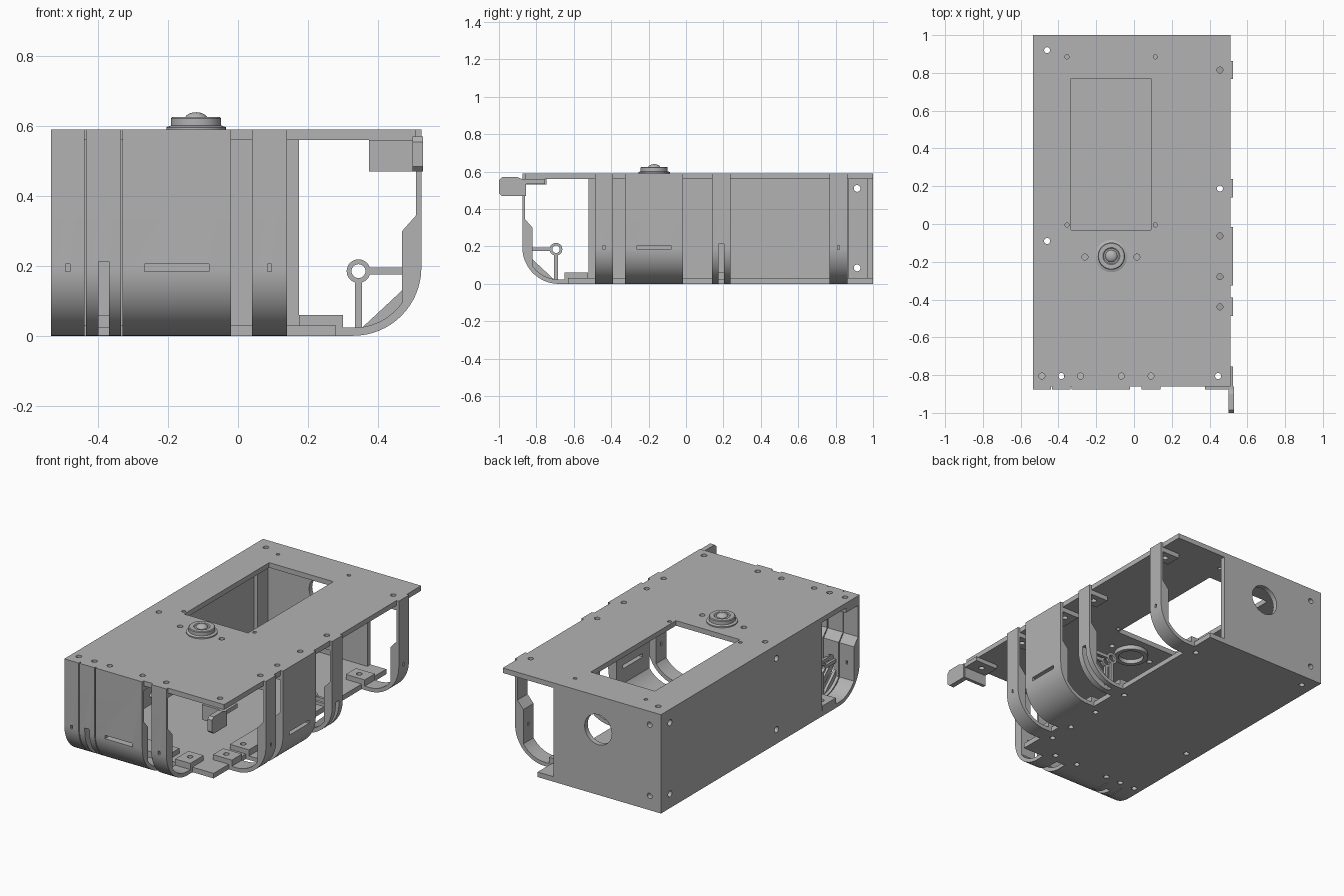
import bpy, bmesh, math
from mathutils import Matrix, Vector

if "Cube" in bpy.data.objects:
    bpy.data.objects.remove(bpy.data.objects["Cube"])

grey = bpy.data.materials.new("light_grey")
grey.diffuse_color = (0.45, 0.45, 0.45, 1)
grey.use_nodes = True
grey.node_tree.nodes["Principled BSDF"].inputs["Base Color"].default_value = grey.diffuse_color


def make(name, bm):
    bmesh.ops.recalc_face_normals(bm, faces=bm.faces)
    me = bpy.data.meshes.new(name)
    bm.to_mesh(me)
    bm.free()
    me.materials.append(grey)
    ob = bpy.data.objects.new(name, me)
    bpy.context.collection.objects.link(ob)
    return ob


def add_box(bm, x0, x1, y0, y1, z0, z1):
    m = Matrix.Translation(((x0 + x1) / 2, (y0 + y1) / 2, (z0 + z1) / 2)) \
        @ Matrix.Diagonal((x1 - x0, y1 - y0, z1 - z0, 1))
    bmesh.ops.create_cube(bm, size=1, matrix=m)


def add_cyl(bm, c, r, axis="Z", depth=0.2, n=24):
    rot = {"X": Matrix.Rotation(math.pi / 2, 4, "Y"),
           "Y": Matrix.Rotation(math.pi / 2, 4, "X"), "Z": Matrix()}[axis]
    bmesh.ops.create_cone(bm, cap_ends=True, segments=n, radius1=r, radius2=r,
                          depth=depth, matrix=Matrix.Translation(c) @ rot)


def add_prism(bm, pts, w0, w1, to_world):
    f = bm.faces.new([bm.verts.new(to_world(d, w0, z)) for d, z in pts])
    ext = bmesh.ops.extrude_face_region(bm, geom=[f])["geom"]
    shift = to_world(0, w1, 0) - to_world(0, w0, 0)
    bmesh.ops.translate(bm, vec=shift, verts=[v for v in ext if isinstance(v, bmesh.types.BMVert)])


def cut(ob, bm):
    cutter = make("cutter", bm)
    cutter.hide_render = True
    mod = ob.modifiers.new("cut", "BOOLEAN")
    mod.operation, mod.solver, mod.object = "DIFFERENCE", "EXACT", cutter
    bpy.context.view_layer.objects.active = ob
    bpy.ops.object.modifier_apply(modifier="cut")
    bpy.data.objects.remove(cutter)


def smooth(ob):
    bpy.ops.object.select_all(action="DESELECT")
    ob.select_set(True)
    bpy.context.view_layer.objects.active = ob
    bpy.ops.object.shade_smooth_by_angle(angle=math.radians(30))


def panel(name, box, holes=(), boxes=()):
    bm = bmesh.new()
    add_box(bm, *box)
    ob = make(name, bm)
    if holes or boxes:
        bm = bmesh.new()
        for c, r, axis in holes:
            add_cyl(bm, c, r, axis)
        for b in boxes:
            add_box(bm, *b)
        cut(ob, bm)
        smooth(ob)
    return ob


# Strap frames: d = distance inward from the outer face, w = along the edge
def right(d, w, z):
    return Vector((0.525 - d, w, z))


def front(d, w, z):
    return Vector((w, -0.875 + d, z))


front_straps = [(-0.535, -0.44), (-0.435, -0.335), (-0.33, -0.02), (0.04, 0.14)]
right_straps = [(-0.487, -0.39), (-0.326, -0.016), (0.139, 0.237), (0.767, 0.863)]


def hole_ws(w0, w1):
    m = (w0 + w1) / 2
    return [m - 0.108, m + 0.108] if w1 - w0 > 0.2 else [m]


top_holes, bottom_holes = [], []
for frame, straps in ((right, right_straps), (front, front_straps)):
    for s in straps:
        for w in hole_ws(*s):
            top_holes.append((frame(0.07, w, 0.57), 0.016, "Z"))
            bottom_holes.append((frame(0.295, w, 0.02), 0.016, "Z"))

# Housing panels
corner = [(-0.46, 0.92), (-0.46, -0.09), (-0.26, -0.175), (0.015, -0.175), (0.445, -0.805)]
small = [(x, y) for x in (-0.355, 0.113) for y in (0.885, -0.005)]
panel("top_plate", (-0.535, 0.51, -0.86, 1, 0.56, 0.59),
      top_holes + [((x, y, 0.57), 0.016, "Z") for x, y in corner]
      + [((x, y, 0.57), 0.011, "Z") for x, y in small],
      [(-0.333, 0.09, -0.033, 0.77, 0.5, 0.7)])
panel("bottom_plate", (-0.535, 0.28, -0.63, 1, 0, 0.03),
      bottom_holes + [((-0.46, y, 0.02), 0.016, "Z") for y in (0.92, -0.09)])
panel("left_wall", (-0.535, -0.505, -0.52, 1, 0.03, 0.56),
      [((-0.52, y, z), 0.018, "X") for y in (0.915, -0.09) for z in (0.085, 0.51)])
panel("back_wall", (-0.505, 0.175, 0.97, 1, 0.03, 0.56),
      [((-0.12, 0.98, 0.39), 0.09, "Y")]
      + [((-0.46, 0.98, z), 0.016, "Y") for z in (0.085, 0.51)])
panel("corner_bracket", (-0.505, -0.48, 0.87, 0.97, 0.03, 0.56),
      [((-0.49, 0.915, z), 0.018, "X") for z in (0.085, 0.51)])

# Curved strap profile with top tab, thick pad and bottom tab
R, T = 0.195, 0.172
outer = [(R - R * math.cos(a), R - R * math.sin(a))
         for a in (math.pi / 2 * i / 16 for i in range(17))]
a_end = math.acos(0.14 / T)
inner = [(R - T * math.cos(a), R - T * math.sin(a))
         for a in (math.pi / 2 + (a_end - math.pi / 2) * i / 10 for i in range(11))]
profile = [(0, 0.59)] + outer + [(0.245, 0), (0.245, 0.03), (0.35, 0.03), (0.35, 0.06),
           (0.225, 0.06), (0.225, 0.023)] + inner + [(0.055, 0.30), (0.015, 0.345),
           (0.015, 0.532), (0.13, 0.532), (0.13, 0.56), (0.015, 0.56), (0.015, 0.59)]


def slot(bm, frame, d0, d1, w0, w1, z0, z1):
    add_prism(bm, [(d0, z0), (d1, z0), (d1, z1), (d0, z1)], w0, w1, frame)


def strap(name, frame, w0, w1, slotted):
    bm = bmesh.new()
    add_prism(bm, profile, w0, w1, frame)
    ob = make(name, bm)
    m, wide = (w0 + w1) / 2, w1 - w0 > 0.2
    bm = bmesh.new()
    for w in hole_ws(w0, w1):
        add_cyl(bm, frame(0.07, w, 0.545), 0.016, depth=0.06)
        add_cyl(bm, frame(0.295, w, 0.045), 0.016, depth=0.06)
    if slotted:
        slot(bm, frame, -0.05, 0.19, m - 0.015, m + 0.015, -0.01, 0.213)
    else:
        h = 0.092 if wide else 0.006
        slot(bm, frame, -0.05, 0.1, m - h, m + h, 0.184, 0.205)
    cut(ob, bm)
    smooth(ob)


def pivot_bracket(name, frame, m):
    # paired cheeks: gusset, two spokes and a ring
    bm = bmesh.new()
    ring = [(math.cos(i * math.pi / 12), math.sin(i * math.pi / 12)) for i in range(24)]
    for w0, w1 in ((m - 0.032, m - 0.016), (m + 0.016, m + 0.032)):
        add_prism(bm, [(0.055, 0.13), (0.168, 0.025), (0.115, 0.03), (0.05, 0.085)], w0, w1, frame)
        slot(bm, frame, 0.05, 0.15, w0, w1, 0.175, 0.195)
        slot(bm, frame, 0.17, 0.19, w0, w1, 0.02, 0.155)
        loops = [[bm.verts.new(frame(0.18 + r * c, w, 0.185 + r * s)) for c, s in ring]
                 for r, w in ((0.034, w0), (0.034, w1), (0.02, w1), (0.02, w0))]
        for k in range(4):
            a, b = loops[k], loops[(k + 1) % 4]
            for i in range(24):
                j = (i + 1) % 24
                bm.faces.new((a[i], a[j], b[j], b[i]))
    smooth(make(name, bm))


for side, frame, straps, slotted in (("front", front, front_straps, 1),
                                     ("right", right, right_straps, 2)):
    for i, (w0, w1) in enumerate(straps):
        strap(f"{side}_strap_{i + 1}", frame, w0, w1, i == slotted)
    pivot_bracket(f"{side}_pivot_bracket", frame, sum(straps[slotted]) / 2)

# Corner hook: mounting tab, drop plate and rounded finger
panel("hook_tab", (0.375, 0.525, -0.86, -0.755, 0.535, 0.56), [((0.445, -0.805, 0.55), 0.016, "Z")])
panel("hook_plate", (0.375, 0.525, -0.875, -0.855, 0.47, 0.56))
finger = [(-0.86, 0.47), (-0.985, 0.47), (-1, 0.485), (-1, 0.555), (-0.985, 0.57),
          (-0.90, 0.57), (-0.875, 0.56), (-0.86, 0.56)]
bm = bmesh.new()
add_prism(bm, finger, 0.5, 0.53, lambda d, w, z: Vector((w, d, z)))
make("hook_finger", bm)


def lathe(name, pts, cx, cy, n=40):
    bm = bmesh.new()
    vs = [bm.verts.new((cx + r, cy, z)) for r, z in pts]
    es = [bm.edges.new(p) for p in zip(vs, vs[1:])]
    bmesh.ops.spin(bm, geom=vs + es, cent=(cx, cy, 0), axis=(0, 0, 1),
                   angle=2 * math.pi, steps=n, use_merge=True)
    bmesh.ops.remove_doubles(bm, verts=bm.verts, dist=1e-5)
    smooth(make(name, bm))


# Top knob and the collar beneath it
dome = [(0.032 * math.cos(a), 0.622 + 0.018 * math.sin(a))
        for a in (math.pi / 2 * i / 6 for i in range(6))]
lathe("knob", [(0, 0.585), (0.085, 0.585), (0.085, 0.597), (0.072, 0.602), (0.072, 0.622),
               (0.068, 0.626), (0.045, 0.626), (0.04, 0.622)] + dome + [(0, 0.64)], -0.12, -0.17)
lathe("knob_collar", [(0.07, 0.56), (0.07, 0.535), (0.095, 0.535), (0.095, 0.56), (0.07, 0.56)],
      -0.12, -0.17)
